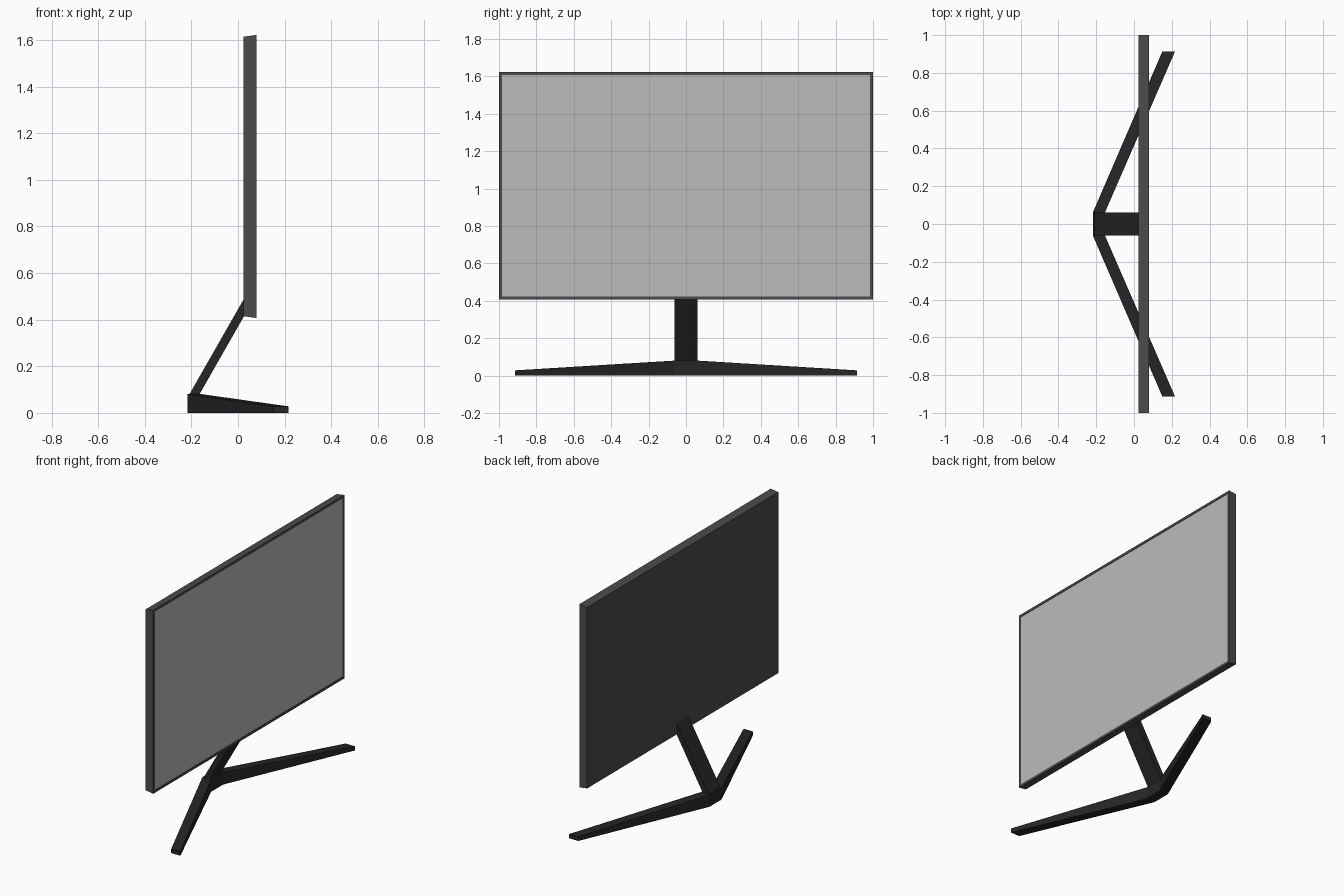
import bpy, bmesh

if "Cube" in bpy.data.objects:
    bpy.data.objects.remove(bpy.data.objects["Cube"])


def material(name, shade):
    m = bpy.data.materials.new(name)
    m.diffuse_color = (shade, shade, shade, 1.0)
    m.use_nodes = True
    m.node_tree.nodes["Principled BSDF"].inputs["Base Color"].default_value = m.diffuse_color
    return m


dark = material("dark_plastic", 0.019)
casing = material("casing_grey", 0.07)
glass = material("screen_grey", 0.5)


def loft(name, rings, mat):
    """Skin a row of equal-sized point rings, capping both ends."""
    bm = bmesh.new()
    loops = [[bm.verts.new(p) for p in ring] for ring in rings]
    for a, b in zip(loops, loops[1:]):
        for i in range(len(a)):
            j = (i + 1) % len(a)
            bm.faces.new((a[i], a[j], b[j], b[i]))
    bm.faces.new(loops[0])
    bm.faces.new(loops[-1])
    bmesh.ops.recalc_face_normals(bm, faces=bm.faces)
    me = bpy.data.meshes.new(name)
    bm.to_mesh(me)
    bm.free()
    me.materials.append(mat)
    ob = bpy.data.objects.new(name, me)
    bpy.context.collection.objects.link(ob)
    return ob


def rect(x, half_y, z0, z1):
    return [(x, -half_y, z0), (x, half_y, z0), (x, half_y, z1), (x, -half_y, z1)]


# Casing: slightly tapered box with a narrow bezel stepping in to the screen
loft("panel_casing", [rect(0.024, 1.0, 0.415, 1.614),
                      rect(0.079, 1.0, 0.407, 1.622),
                      rect(0.079, 0.983, 0.423, 1.606),
                      rect(0.074, 0.983, 0.423, 1.606)], casing)

# Screen lying in the recess
loft("screen", [rect(0.073, 0.983, 0.423, 1.606),
                rect(0.076, 0.983, 0.423, 1.606)], glass)


# V-shaped foot: tapering cross-sections from tip to tip
def section(x0, x1, y, h):
    return [(x0, y, 0), (x1, y, 0), (x1, y, h), (x0, y, h)]


stations = [(0.15, 0.217, -0.913, 0.028), (-0.217, -0.153, -0.063, 0.08)]
stations += [(a, b, -y, h) for a, b, y, h in reversed(stations)]
loft("foot", [section(*s) for s in stations], dark)

# Leaning neck from the foot up to the back of the panel
profile = [(-0.214, 0.07), (-0.171, 0.07), (0.026, 0.415), (0.026, 0.49)]
loft("neck", [[(x, y, z) for x, z in profile] for y in (-0.062, 0.062)], dark)
